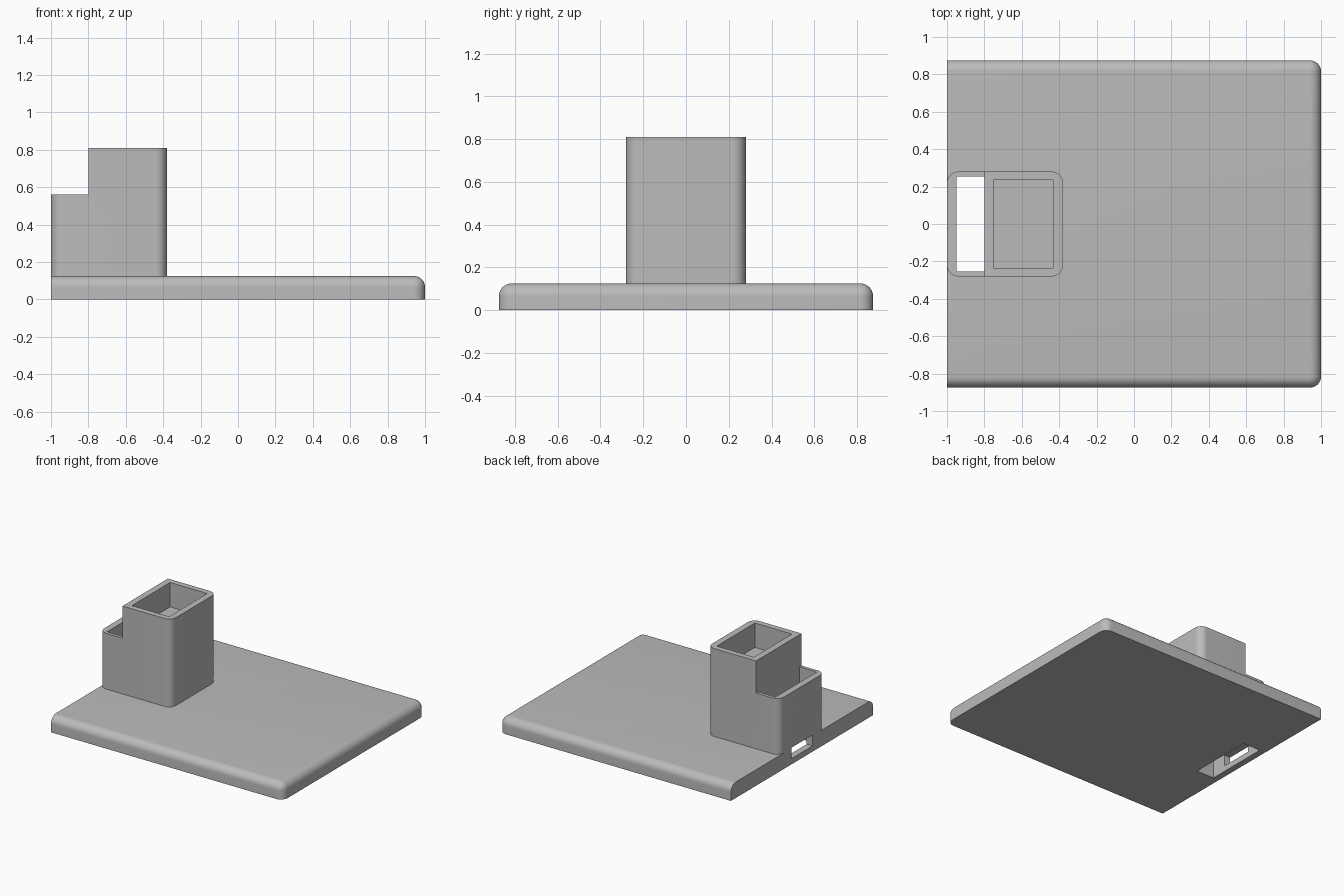
import bpy
import bmesh

cube = bpy.data.objects.get("Cube")
if cube:
    bpy.data.objects.remove(cube, do_unlink=True)

grey = bpy.data.materials.new("plain grey")
grey.use_nodes = True
COLOUR = (0.5, 0.5, 0.5, 1)
grey.diffuse_color = COLOUR
grey.node_tree.nodes["Principled BSDF"].inputs["Base Color"].default_value = COLOUR


def box(name, x, y, z, rounded=None, radius=0.06):
    """Box from (min, max) ranges; edges whose midpoint passes the rule are filleted."""
    bm = bmesh.new()
    bmesh.ops.create_cube(bm, size=1)
    for v in bm.verts:
        v.co = [r[c > 0] for r, c in zip((x, y, z), v.co)]
    if rounded:
        edges = [e for e in bm.edges if rounded(e)]
        bmesh.ops.bevel(bm, geom=edges, offset=radius, segments=10,
                        profile=0.5, affect='EDGES', clamp_overlap=True)
    mesh = bpy.data.meshes.new(name)
    bm.to_mesh(mesh)
    bm.free()
    mesh.materials.append(grey)
    obj = bpy.data.objects.new(name, mesh)
    bpy.context.collection.objects.link(obj)
    return obj


def is_upright(edge):
    return abs(edge.verts[0].co.z - edge.verts[1].co.z) > 0.01


def base_fillet(edge):
    # Top rim and the two far corners, leaving the tower end and underside sharp
    a, b = (v.co for v in edge.verts)
    if max(a.x, b.x) < 0:
        return False
    return is_upright(edge) or min(a.z, b.z) > 0.1


# Main parts
base = box("base_plate", (-1, 1), (-0.875, 0.875), (0, 0.125), base_fillet)
tower = box("tower", (-1, -0.38), (-0.28, 0.28), (0.125, 0.81), is_upright)

# Cutters
step = box("step_cutter", (-1.2, -0.8), (-0.5, 0.5), (0.56, 1))
slot = box("slot_cutter", (-0.95, -0.8), (-0.255, 0.255), (-0.2, 0.7))
pocket = box("pocket_cutter", (-0.75, -0.43), (-0.235, 0.235), (0.62, 1))
window = box("window_cutter", (-1.2, -0.9), (-0.13, 0.13), (0.045, 0.13))
cuts = {base: (slot, window), tower: (step, slot, pocket, window)}

for part, cutters in cuts.items():
    bpy.ops.object.select_all(action='DESELECT')
    part.select_set(True)
    bpy.context.view_layer.objects.active = part
    for cutter in cutters:
        mod = part.modifiers.new(cutter.name, 'BOOLEAN')
        mod.operation = 'DIFFERENCE'
        mod.solver = 'EXACT'
        mod.object = cutter
        bpy.ops.object.modifier_apply(modifier=mod.name)
    bpy.ops.object.shade_smooth_by_angle(angle=0.5)

for cutter in (step, slot, pocket, window):
    bpy.data.objects.remove(cutter, do_unlink=True)
